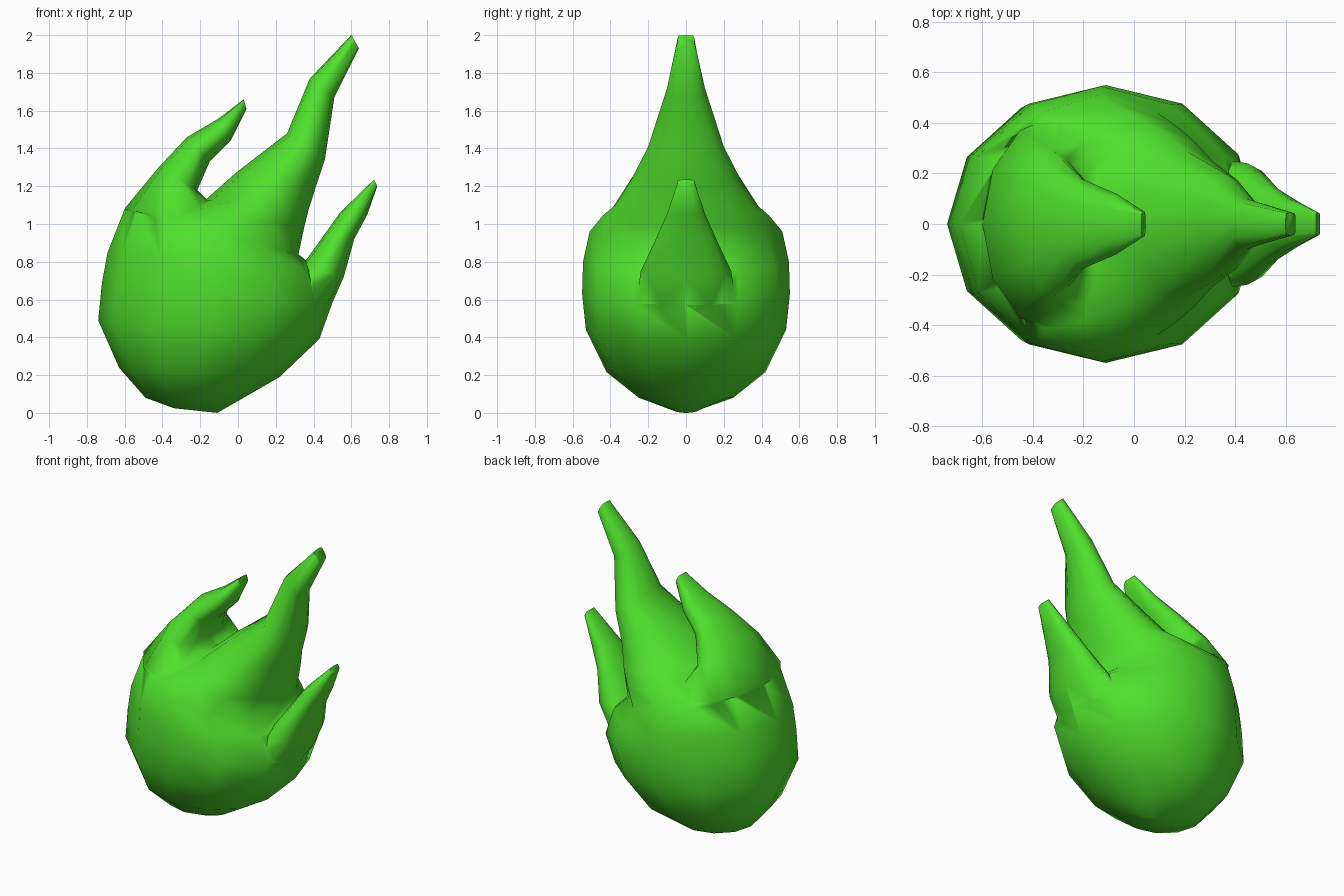
import bpy, bmesh, math

if "Cube" in bpy.data.objects:
    bpy.data.objects.remove(bpy.data.objects["Cube"])

SIDES = 12


def power(v, p):
    return math.copysign(abs(v) ** p, v)


def loft(name, rings):
    """Skin rings given as (x, z of outer end, x, z of inner end, half width, squareness)."""
    bm = bmesh.new()
    loops = []
    for x1, z1, x2, z2, w, p in rings:
        loop = []
        for i in range(SIDES):
            a = 2 * math.pi * i / SIDES
            c, s = math.cos(a), math.sin(a)
            c = 0 if abs(c) < 1e-6 else power(c, p)
            s = 0 if abs(s) < 1e-6 else power(s, p)
            loop.append(bm.verts.new(((x1 + x2) / 2 + c * (x1 - x2) / 2,
                                      w * s,
                                      (z1 + z2) / 2 + c * (z1 - z2) / 2)))
        loops.append(loop)
    for lo, hi in zip(loops, loops[1:]):
        for i in range(SIDES):
            j = (i + 1) % SIDES
            bm.faces.new((lo[i], lo[j], hi[j], hi[i]))
    bm.faces.new(loops[0])
    bm.faces.new(loops[-1])
    bmesh.ops.recalc_face_normals(bm, faces=bm.faces)
    mesh = bpy.data.meshes.new(name)
    bm.to_mesh(mesh)
    bm.free()
    obj = bpy.data.objects.new(name, mesh)
    bpy.context.collection.objects.link(obj)
    return obj


# Bulb that tapers into the tall middle tongue
body = loft("flame_body", [
    (-0.34, 0.025, -0.11, 0.00, 0.06, 1),
    (-0.49, 0.08, 0.03, 0.08, 0.25, 1),
    (-0.63, 0.24, 0.22, 0.19, 0.42, 1),
    (-0.74, 0.49, 0.43, 0.39, 0.53, 1),
    (-0.72, 0.69, 0.495, 0.57, 0.55, 1),
    (-0.69, 0.85, 0.43, 0.75, 0.545, 1),
    (-0.60, 1.08, 0.32, 0.84, 0.51, 1),
    (-0.38, 1.11, 0.35, 0.98, 0.44, 0.95),
    (-0.17, 1.13, 0.375, 1.08, 0.37, 0.95),
    (0.00, 1.28, 0.41, 1.19, 0.29, 1),
    (0.26, 1.48, 0.46, 1.34, 0.20, 1),
    (0.38, 1.77, 0.51, 1.67, 0.10, 0.9),
    (0.60, 2.00, 0.64, 1.93, 0.045, 0.4),
])

# Left tongue curling over the top
left = loft("left_tongue", [
    (-0.50, 0.85, 0.00, 0.80, 0.36, 1),
    (-0.60, 1.082, 0.00, 0.96, 0.43, 1),
    (-0.42, 1.30, -0.215, 1.18, 0.29, 0.95),
    (-0.27, 1.46, -0.15, 1.33, 0.18, 1),
    (-0.10, 1.56, -0.04, 1.44, 0.12, 0.9),
    (0.03, 1.66, 0.045, 1.61, 0.05, 0.4),
])

# Short right tongue growing from the lower side
right = loft("right_tongue", [
    (0.38, 0.42, 0.10, 0.50, 0.22, 1),
    (0.492, 0.565, 0.18, 0.64, 0.26, 1),
    (0.56, 0.72, 0.34, 0.78, 0.24, 0.95),
    (0.615, 0.92, 0.44, 0.92, 0.16, 1),
    (0.685, 1.05, 0.54, 1.06, 0.10, 0.9),
    (0.737, 1.20, 0.72, 1.235, 0.045, 0.4),
])

# Fuse the tongues into one skin
bpy.context.view_layer.objects.active = body
body.select_set(True)
for part in (left, right):
    mod = body.modifiers.new("join", 'BOOLEAN')
    mod.operation = 'UNION'
    mod.solver = 'EXACT'
    mod.object = part
    bpy.ops.object.modifier_apply(modifier=mod.name)
    bpy.data.objects.remove(part)

# Green smooth surface
green = bpy.data.materials.new("green")
green.diffuse_color = (0.08, 0.75, 0.026, 1)
green.use_nodes = True
green.node_tree.nodes["Principled BSDF"].inputs["Base Color"].default_value = green.diffuse_color
body.data.materials.clear()
body.data.materials.append(green)
bpy.ops.object.shade_smooth_by_angle(angle=math.radians(80))
